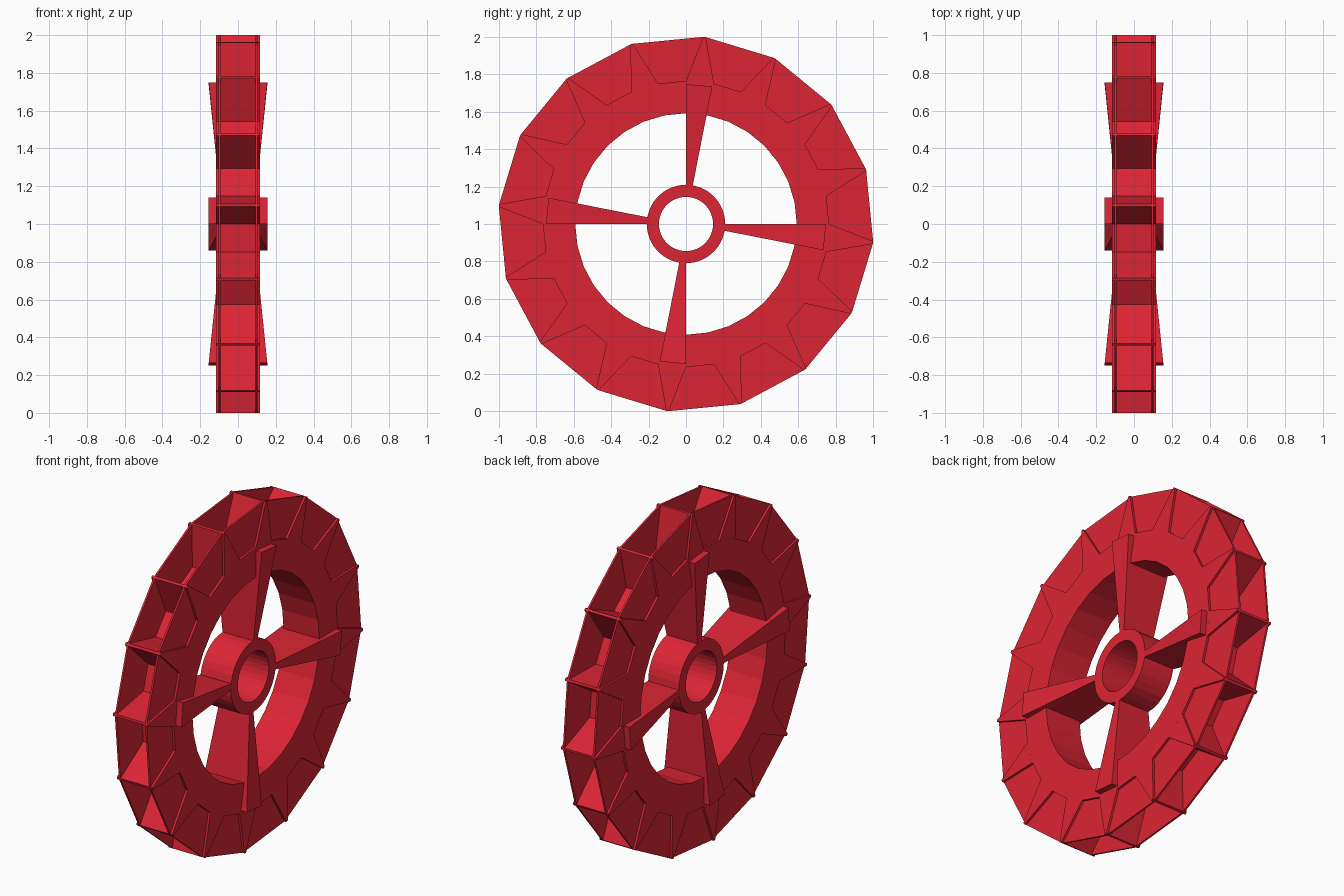
import bpy, bmesh
from math import sin, cos, radians, pi

if "Cube" in bpy.data.objects:
    bpy.data.objects.remove(bpy.data.objects["Cube"])

red = bpy.data.materials.new("red_paint")
red.diffuse_color = (0.72, 0.018, 0.035, 1)
red.use_nodes = True
red.node_tree.nodes["Principled BSDF"].inputs["Base Color"].default_value = red.diffuse_color
CZ = 1.0                      # axle height
STEP = 22.5                   # one bucket per step
R_HOLE, R_FLOOR, R_OUT = 0.592, 0.765, 1.005
HALF = 0.117                  # half width of the rim


def polar(r, deg):
    a = radians(deg)
    return r * cos(a), r * sin(a)


def prism(bm, pts, x0, x1):
    """Extrude a (y, z) profile along x; x0 / x1 may be one value per point."""
    n = len(pts)
    x0 = x0 if isinstance(x0, list) else [x0] * n
    x1 = x1 if isinstance(x1, list) else [x1] * n
    a = [bm.verts.new((x, p[0], p[1] + CZ)) for x, p in zip(x0, pts)]
    b = [bm.verts.new((x, p[0], p[1] + CZ)) for x, p in zip(x1, pts)]
    bm.faces.new(a[::-1])
    bm.faces.new(b)
    for i in range(n):
        j = (i + 1) % n
        bm.faces.new((a[i], a[j], b[j], b[i]))


def tube(bm, r_in, r_out, half, n):
    loops = []
    for r, x in ((r_in, -half), (r_out, -half), (r_out, half), (r_in, half)):
        loops.append([bm.verts.new((x, r * cos(2 * pi * i / n), r * sin(2 * pi * i / n) + CZ))
                      for i in range(n)])
    for k in range(4):
        p, q = loops[k], loops[(k + 1) % 4]
        for i in range(n):
            j = (i + 1) % n
            bm.faces.new((p[i], p[j], q[j], q[i]))


def finish(name, bm):
    bmesh.ops.recalc_face_normals(bm, faces=bm.faces)
    me = bpy.data.meshes.new(name)
    bm.to_mesh(me)
    bm.free()
    me.materials.append(red)
    ob = bpy.data.objects.new(name, me)
    bpy.context.collection.objects.link(ob)
    return ob


# Solid rim ring
bm = bmesh.new()
tube(bm, R_HOLE, R_FLOOR, HALF, 32)
finish("rim_ring", bm)

# Hub ring
bm = bmesh.new()
tube(bm, 0.145, 0.21, 0.1, 32)
finish("hub", bm)

# Wedge walls that separate the buckets
bm = bmesh.new()
for k in range(16):
    c = k * STEP - 5.65
    prism(bm, [polar(R_FLOOR, c - 5.6), polar(R_OUT, c - 0.4),
               polar(R_OUT, c + 0.4), polar(R_FLOOR, c + 5.6)], -HALF, HALF)
finish("bucket_walls", bm)

# Recessed side plates closing each bucket, leaving it open outward
bm = bmesh.new()
for k in range(16):
    c = k * STEP + 5.6
    pts = [polar(R_FLOOR, c - 5.65), polar(R_OUT, c - 11.0),
           polar(R_OUT, c + 11.0), polar(R_FLOOR, c + 5.65)]
    for s in (-1, 1):
        prism(bm, pts, s * 0.093, s * 0.104)
finish("bucket_side_plates", bm)

# Four wedge spokes, widening toward the rim
for k in range(4):
    bm = bmesh.new()
    prof = [(0, 0.2), (0, 0.748), (0.14, 0.735), (0.035, 0.2)]
    for _ in range(k):
        prof = [(z, -y) for y, z in prof]
    w = [0.1, 0.155, 0.155, 0.1]
    prism(bm, prof, [-v for v in w], w)
    finish("spoke_%d" % (k + 1), bm)
